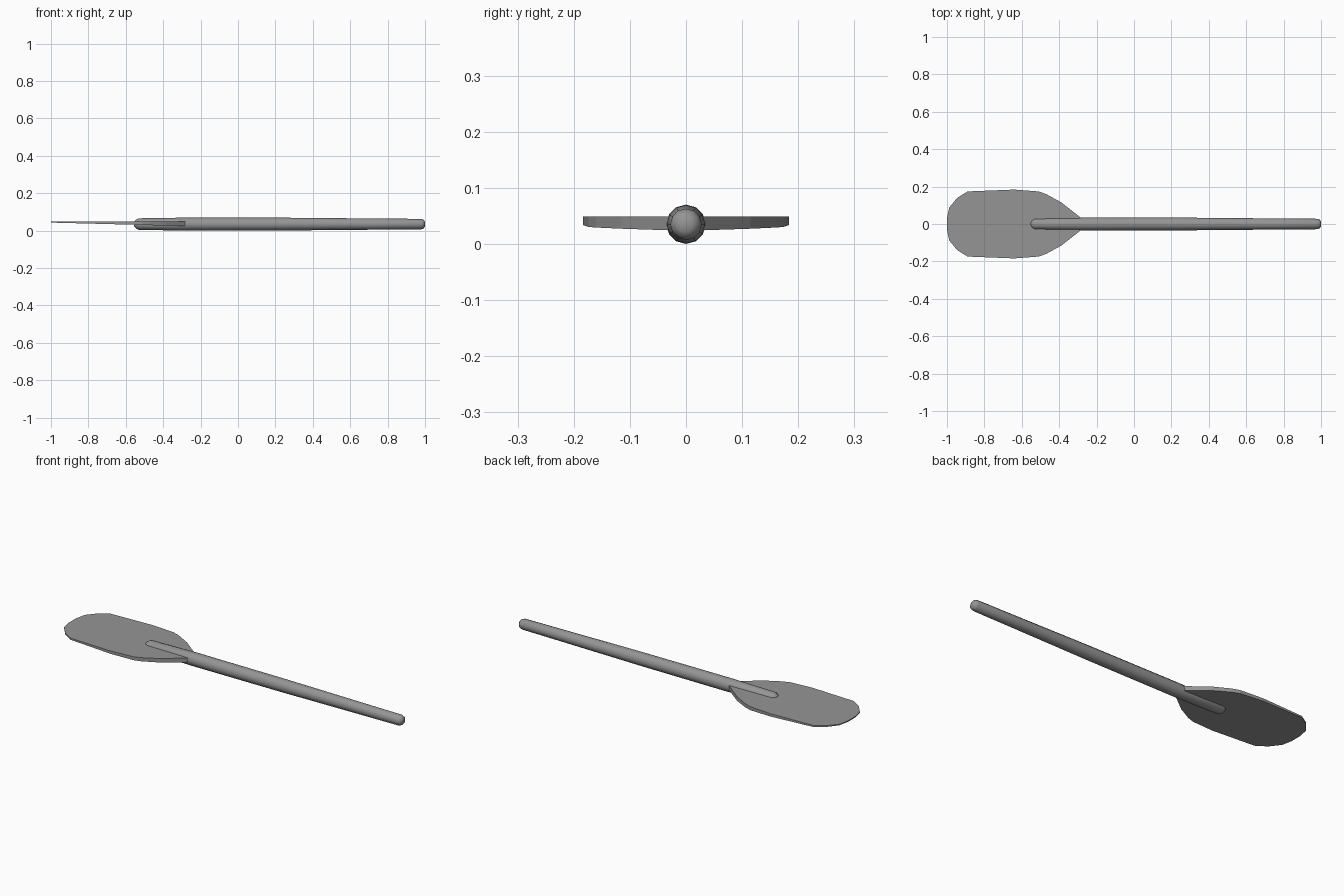
import bpy, bmesh, math

cube = bpy.data.objects.get("Cube")
if cube:
    bpy.data.objects.remove(cube, do_unlink=True)

grey = bpy.data.materials.new("plain grey")
grey.use_nodes = True
COLOUR = (0.3, 0.3, 0.3, 1)
grey.diffuse_color = COLOUR
grey.node_tree.nodes["Principled BSDF"].inputs["Base Color"].default_value = COLOUR

AXIS_Z = 0.035
SIDES = 12


def loft(name, rings):
    """Skin matching closed rings of points and cap both ends."""
    bm = bmesh.new()
    loops = [[bm.verts.new(p) for p in ring] for ring in rings]
    for a, b in zip(loops, loops[1:]):
        for i in range(len(a)):
            j = (i + 1) % len(a)
            bm.faces.new((a[i], a[j], b[j], b[i]))
    bm.faces.new(loops[0])
    bm.faces.new(loops[-1])
    bmesh.ops.recalc_face_normals(bm, faces=bm.faces)
    mesh = bpy.data.meshes.new(name)
    bm.to_mesh(mesh)
    bm.free()
    mesh.materials.append(grey)
    obj = bpy.data.objects.new(name, mesh)
    bpy.context.collection.objects.link(obj)
    return obj


def circle(x, r):
    angles = [math.tau * i / SIDES for i in range(SIDES)]
    return [(x, r * math.cos(a), AXIS_Z + r * math.sin(a)) for a in angles]


# Shaft: swollen near the blade, tapering to a rounded grip end
shaft_profile = [(-0.555, 0.012), (-0.546, 0.023), (-0.53, 0.031),
                 (-0.26, 0.035), (0.27, 0.034), (0.72, 0.030),
                 (0.98, 0.028), (0.993, 0.023), (1.0, 0.013)]
shaft = loft("shaft", [circle(x, r) for x, r in shaft_profile])
bpy.context.view_layer.objects.active = shaft
shaft.select_set(True)
bpy.ops.object.shade_smooth_by_angle(angle=math.radians(50))

# Blade: flat top, underside thinning toward the tip
blade_outline = [(-1.0, 0.03), (-0.988, 0.088), (-0.945, 0.14), (-0.89, 0.174),
                 (-0.64, 0.184), (-0.51, 0.174), (-0.47, 0.16),
                 (-0.388, 0.115), (-0.29, 0.038), (-0.26, 0.015)]
TOP = 0.049


def section(x, w):
    low = 0.043 - 0.026 * (x + 1)
    return [(x, -w, low), (x, 0, low), (x, w, low),
            (x, w, TOP), (x, 0, TOP), (x, -w, TOP)]


loft("blade", [section(x, w) for x, w in blade_outline])
